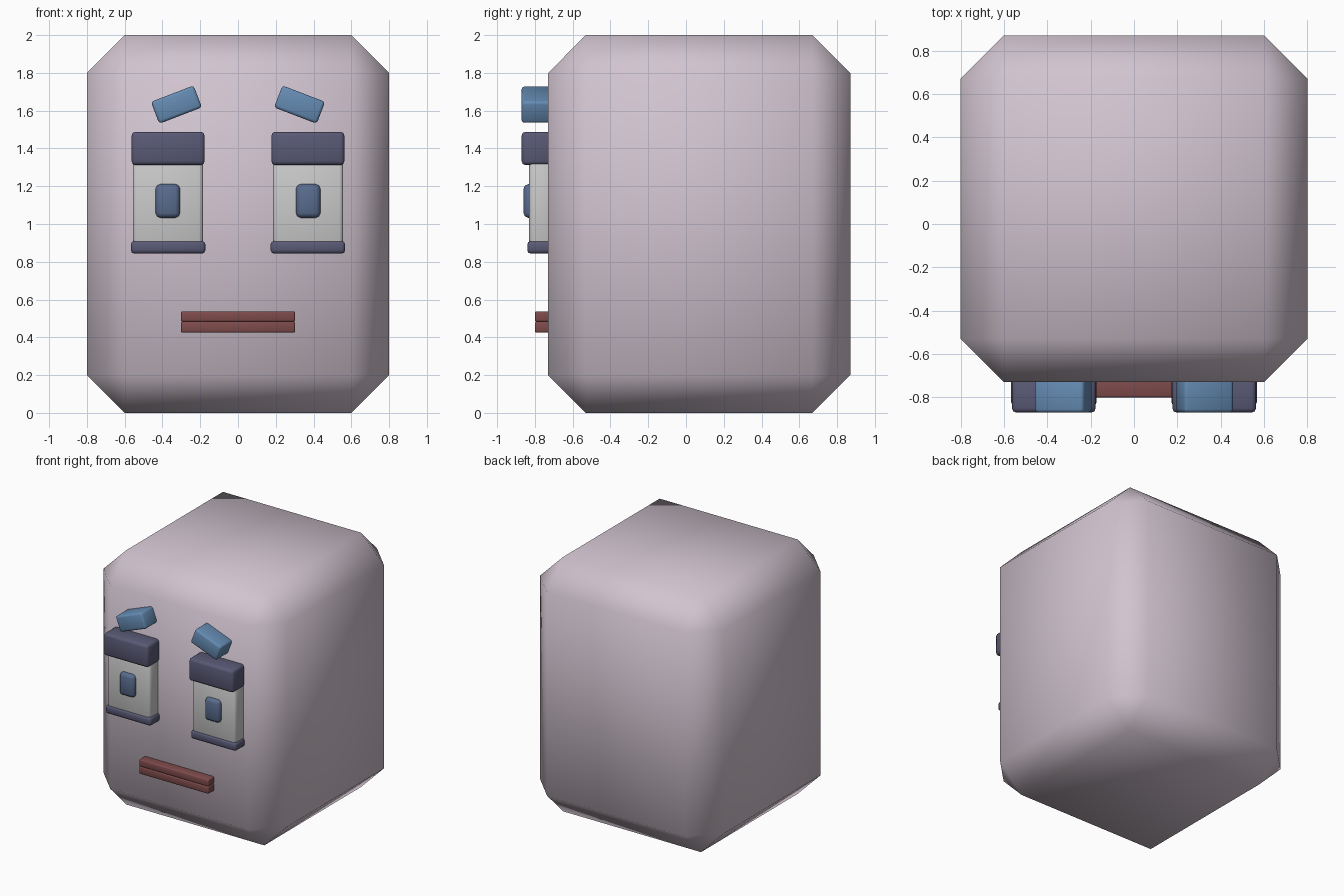
import bpy, bmesh, math
from mathutils import Matrix, Vector

if "Cube" in bpy.data.objects:
    bpy.data.objects.remove(bpy.data.objects["Cube"])


def material(name, color):
    m = bpy.data.materials.new(name)
    m.diffuse_color = (*color, 1)
    m.use_nodes = True
    m.node_tree.nodes["Principled BSDF"].inputs["Base Color"].default_value = m.diffuse_color
    return m


SKIN = material("skin", (0.64, 0.55, 0.63))
LID = material("lid", (0.10, 0.10, 0.18))
WHITE = material("eye_white", (0.60, 0.60, 0.58))
IRIS = material("iris", (0.10, 0.15, 0.27))
BROW = material("brow", (0.13, 0.26, 0.45))
LIP = material("lip", (0.21, 0.07, 0.07))


def box(name, x, y, z, mat, bevel, segments=2, tilt=0.0):
    """Bevelled smooth box from (min, max) ranges, tilted about its own y axis."""
    size = Vector((x[1] - x[0], y[1] - y[0], z[1] - z[0]))
    bm = bmesh.new()
    bmesh.ops.create_cube(bm, size=1)
    bmesh.ops.scale(bm, vec=size, verts=bm.verts)
    bmesh.ops.bevel(bm, geom=bm.edges[:], offset=bevel, segments=segments,
                    profile=0.5, affect='EDGES')
    bmesh.ops.rotate(bm, verts=bm.verts, matrix=Matrix.Rotation(tilt, 3, 'Y'))
    for f in bm.faces:
        f.smooth = True
    me = bpy.data.meshes.new(name)
    bm.to_mesh(me)
    bm.free()
    me.materials.append(mat)
    ob = bpy.data.objects.new(name, me)
    ob.location = (sum(x) / 2, sum(y) / 2, sum(z) / 2)
    bpy.context.collection.objects.link(ob)
    return ob


# Head: wide single-step chamfer, smooth shaded
box("head", (-0.8, 0.8), (-0.73, 0.87), (0, 2), SKIN, 0.2, 1)

# Eyes and brows, mirrored left and right
for side, s in (("left", 1), ("right", -1)):
    def part(name, a, b, y, z, mat, bevel, tilt=0.0):
        box(f"{side}_{name}", tuple(sorted((a * s, b * s))), y, z, mat, bevel,
            tilt=tilt * s)

    part("eye_white", 0.185, 0.557, (-0.83, -0.70), (0.87, 1.36), WHITE, 0.02)
    part("upper_lid", 0.177, 0.563, (-0.87, -0.70), (1.312, 1.488), LID, 0.02)
    part("lower_lid", 0.173, 0.567, (-0.84, -0.70), (0.843, 0.91), LID, 0.018)
    part("iris", 0.307, 0.436, (-0.86, -0.80), (1.033, 1.211), IRIS, 0.025)
    part("brow", 0.205, 0.447, (-0.87, -0.70), (1.57, 1.694), BROW, 0.015,
         math.radians(21))

# Mouth: two stacked lips
box("upper_lip", (-0.302, 0.302), (-0.80, -0.70), (0.483, 0.538), LIP, 0.008)
box("lower_lip", (-0.302, 0.302), (-0.80, -0.70), (0.425, 0.483), LIP, 0.008)
